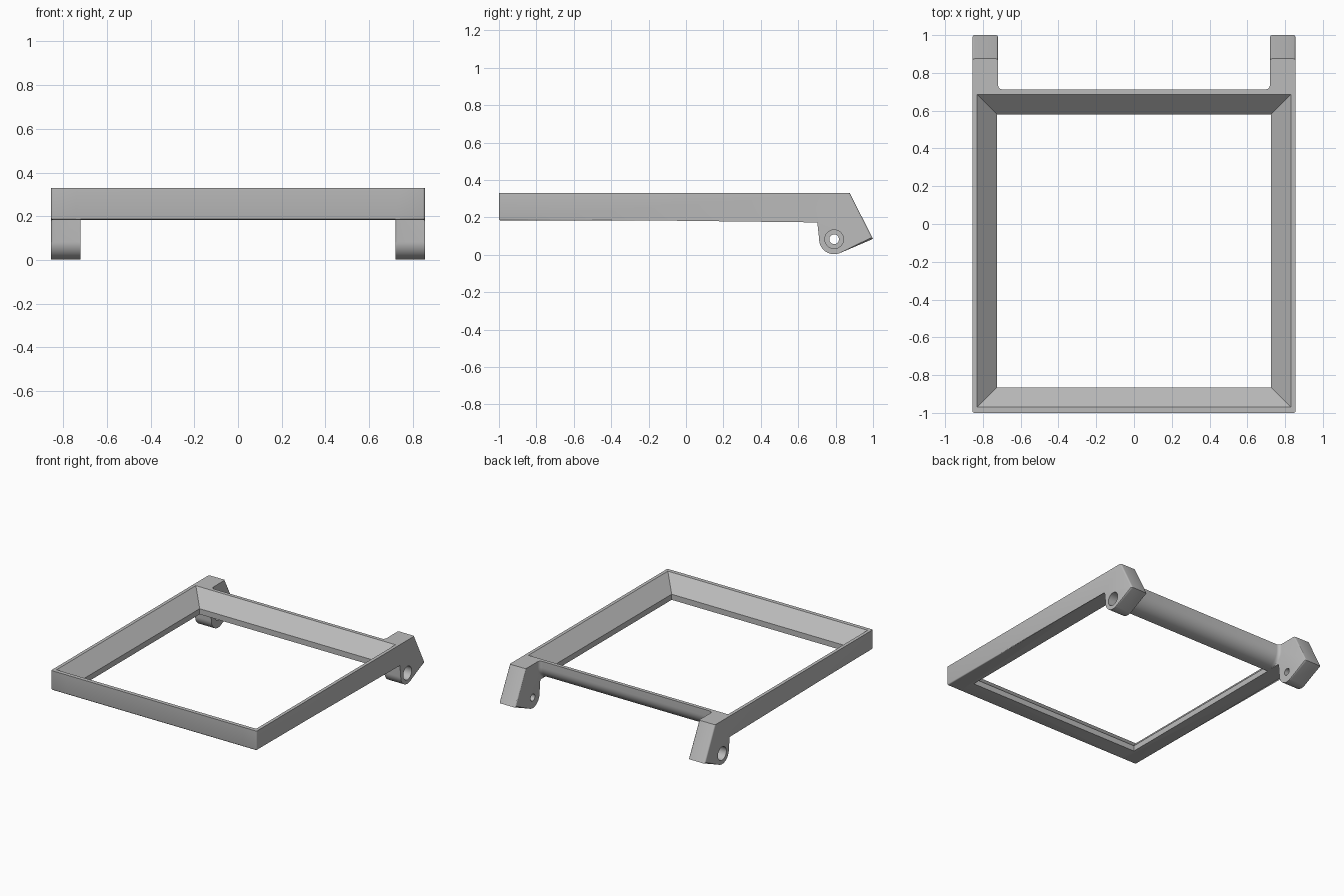
import bpy, bmesh
from math import sin, cos, pi, sqrt, atan2, acos, radians

if "Cube" in bpy.data.objects:
    bpy.data.objects.remove(bpy.data.objects["Cube"], do_unlink=True)

grey = bpy.data.materials.new("plain grey")
grey.use_nodes = True
colour = (0.5, 0.5, 0.5, 1)
grey.diffuse_color = colour
grey.node_tree.nodes["Principled BSDF"].inputs["Base Color"].default_value = colour

HALF, INNER = 0.855, 0.72          # outer edge and inner edge of the arms
FRONT, BACK = -1.0, 0.712
LOW, TOP = 0.183, 0.33
PIN_Y, PIN_Z, KNUCKLE = 0.792, 0.083, 0.08


def loft(name, rings, bevel_rule=None):
    """Closed solid through matching rings of points."""
    bm = bmesh.new()
    loops = [[bm.verts.new(p) for p in ring] for ring in rings]
    n = len(loops[0])
    for a, b in zip(loops, loops[1:]):
        for i in range(n):
            j = (i + 1) % n
            bm.faces.new((a[i], a[j], b[j], b[i]))
    bm.faces.new(loops[0])
    bm.faces.new(loops[-1])
    if bevel_rule:
        edges = [e for e in bm.edges if bevel_rule(e.verts[0].co, e.verts[1].co)]
        bmesh.ops.bevel(bm, geom=edges, offset=0.01, segments=3, profile=0.5, affect='EDGES')
    bmesh.ops.recalc_face_normals(bm, faces=bm.faces)
    mesh = bpy.data.meshes.new(name)
    bm.to_mesh(mesh)
    bm.free()
    mesh.materials.append(grey)
    obj = bpy.data.objects.new(name, mesh)
    bpy.context.collection.objects.link(obj)
    return obj


def combine(target, other, operation):
    bpy.context.view_layer.objects.active = target
    mod = target.modifiers.new(operation, 'BOOLEAN')
    mod.operation, mod.solver, mod.object = operation, 'EXACT', other
    bpy.ops.object.modifier_apply(modifier=mod.name)
    bpy.data.objects.remove(other, do_unlink=True)


# Side rail profile with the hinge knuckle at its back end
tip = (1.0, 0.085)
dy, dz = tip[0] - PIN_Y, tip[1] - PIN_Z
end = atan2(dz, dy) - acos(KNUCKLE / sqrt(dy * dy + dz * dz))
arc = [-pi + (end + pi) * i / 20 for i in range(21)]
side = [(FRONT, LOW), (BACK, LOW)]
side += [(PIN_Y + KNUCKLE * cos(a), PIN_Z + KNUCKLE * sin(a)) for a in arc]
side += [tip, (0.875, TOP), (FRONT, TOP)]


def soft_edge(a, b):
    """Outer outline, knuckle outline and front lower edge are softened."""
    if min(a.z, b.z) > TOP - 0.001:
        return False
    if abs(a.x - b.x) > 0.01:
        return max(a.y, b.y) < FRONT + 0.001 and max(a.z, b.z) < LOW + 0.001
    return abs(a.x) > HALF - 0.001 or min(a.y, b.y) > BACK - 0.001


def side_rail(name, s):
    return loft(name, [[(s * x, y, z) for y, z in side] for x in (INNER, HALF)], soft_edge)


frame = side_rail("hinged_frame", 1)
combine(frame, side_rail("right_rail", -1), 'UNION')

# Front bar with a softened lower front edge
R = 0.01
bar = [(FRONT + R - R * cos(i * pi / 6), LOW + R - R * sin(i * pi / 6)) for i in range(4)]
bar += [(-0.85, LOW), (-0.85, TOP), (FRONT, TOP)]
combine(frame, loft("front_bar", [[(x, y, z) for y, z in bar] for x in (-0.74, 0.74)]), 'UNION')

# Back bar: rounded underside, flared into the arms
ROUND, FLARE = 0.1, 0.025


def back_section(x):
    t = max(0, abs(x) - (INNER - FLARE))
    out = FLARE - sqrt(max(0, FLARE ** 2 - t ** 2)) if t < FLARE else FLARE
    pts = [(x, 0.57, TOP), (x, 0.57, LOW)]
    for i in range(13):
        a = i * pi / 24
        pts.append((x, BACK - ROUND + (ROUND + out) * sin(a), LOW + ROUND * (1 - cos(a))))
    return pts + [(x, BACK + out, TOP)]


steps = [INNER - FLARE + FLARE * sin(i * pi / 12) for i in range(7)] + [0.74]
xs = [-x for x in reversed(steps)] + steps
combine(frame, loft("back_bar", [back_section(x) for x in xs]), 'UNION')


# Sloped opening with a short straight lip
def opening(grow, z):
    x, y0, y1 = 0.725 + grow, -0.865 - grow, 0.58 + grow
    return [(-x, y0, z), (x, y0, z), (x, y1, z), (-x, y1, z)]


combine(frame, loft("opening_cutter", [opening(0, 0.1), opening(0, 0.225),
                                       opening(0.105, TOP), opening(0.125, TOP + 0.02)]), 'DIFFERENCE')


# Pin holes, wider on the outside
def circle(x, r):
    return [(x, PIN_Y + r * cos(i * pi / 16), PIN_Z + r * sin(i * pi / 16)) for i in range(32)]


for s in (1, -1):
    stations = ((0.6, 0.026), (0.765, 0.026), (0.765, 0.05), (0.95, 0.05))
    combine(frame, loft("pin_cutter", [circle(s * x, r) for x, r in stations]), 'DIFFERENCE')

bpy.ops.object.select_all(action='DESELECT')
frame.select_set(True)
bpy.context.view_layer.objects.active = frame
bpy.ops.object.shade_smooth_by_angle(angle=radians(30))
